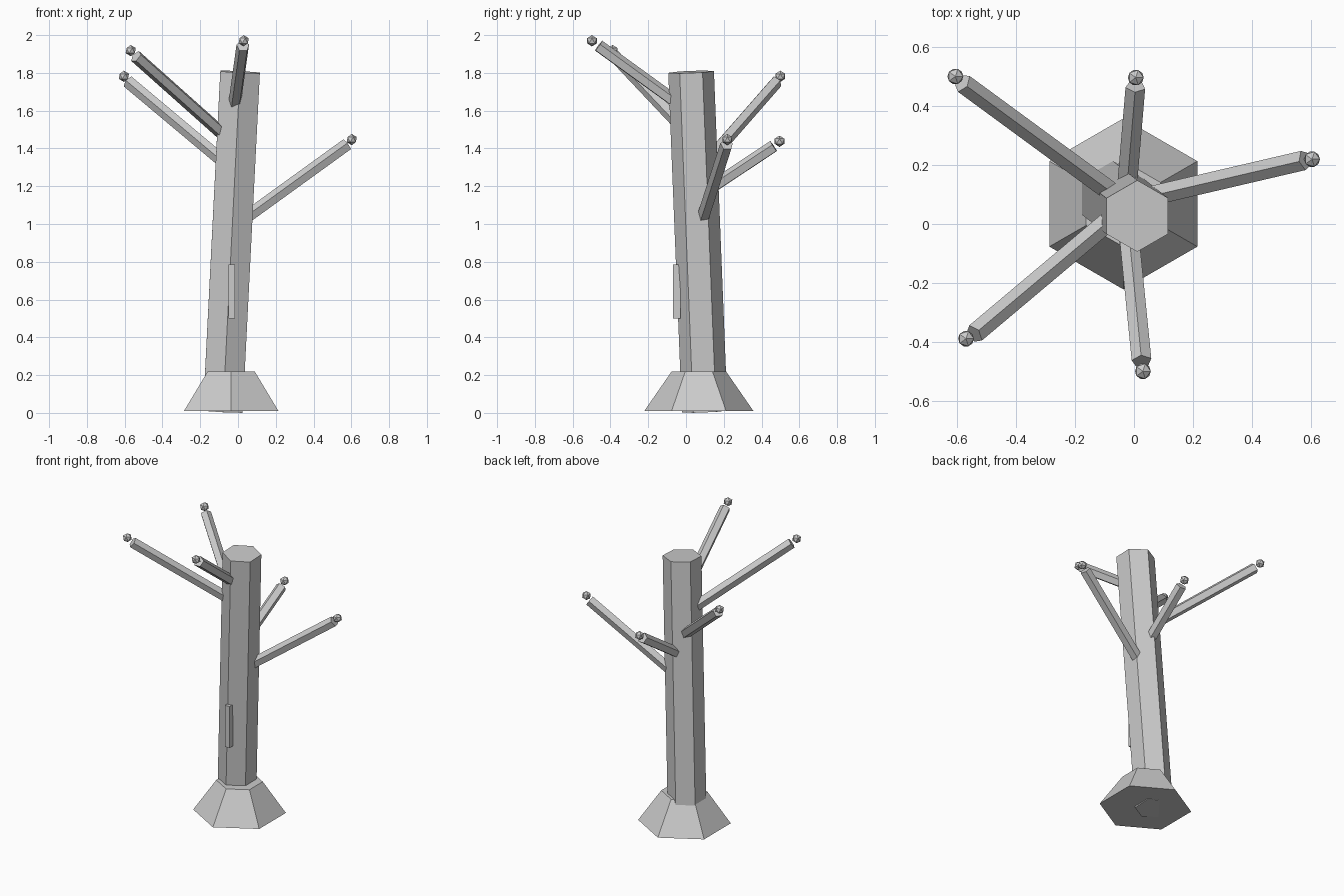
import bpy
from mathutils import Vector

if "Cube" in bpy.data.objects:
    bpy.data.objects.remove(bpy.data.objects["Cube"])


def limb(name, start, end, sides, r1, r2=None, track=True):
    """Flat-sided prism or frustum running between two points."""
    a, b = Vector(start), Vector(end)
    d = b - a
    bpy.ops.mesh.primitive_cone_add(vertices=sides, radius1=r1,
                                    radius2=r1 if r2 is None else r2, depth=d.length,
                                    location=(a + b) / 2)
    ob = bpy.context.object
    ob.name = name
    q = d.to_track_quat('Z', 'Y') if track else Vector((0, 0, 1)).rotation_difference(d)
    ob.rotation_euler = q.to_euler()
    return ob


# Flared root base and leaning trunk
limb("root_flare", (-0.036, 0.068, 0.01), (-0.036, 0.068, 0.218), 6, 0.289, 0.145, track=False)
limb("trunk", (-0.080, 0.099, 0.008), (0.011, 0.027, 1.805), 6, 0.121, track=False)

# Bark strip on the front of the trunk
bpy.ops.mesh.primitive_cube_add(size=1, location=(-0.033, -0.05, 0.643))
strip = bpy.context.object
strip.name = "bark_strip"
strip.scale = (0.034, 0.04, 0.285)

# Branches: point at the trunk surface, outer end, bud centre
branches = [
    ("right", (0.080, 0.100, 1.060), (0.578, 0.216, 1.420), (0.602, 0.219, 1.447)),
    ("back", (-0.020, 0.170, 1.215), (0.005, 0.465, 1.410), (0.006, 0.495, 1.438)),
    ("left_back", (-0.100, 0.125, 1.350), (-0.580, 0.477, 1.752), (-0.604, 0.499, 1.782)),
    ("left_front", (-0.100, -0.002, 1.495), (-0.540, -0.372, 1.887), (-0.568, -0.388, 1.918)),
    ("front", (-0.012, -0.085, 1.668), (0.026, -0.464, 1.942), (0.030, -0.498, 1.970)),
]
for name, root, end, bud in branches:
    r, e = Vector(root), Vector(end)
    limb("branch_" + name, r - (e - r).normalized() * 0.05, e, 5, 0.035)
    bpy.ops.mesh.primitive_ico_sphere_add(subdivisions=1, radius=0.03, location=bud)
    bpy.context.object.name = "bud_" + name
